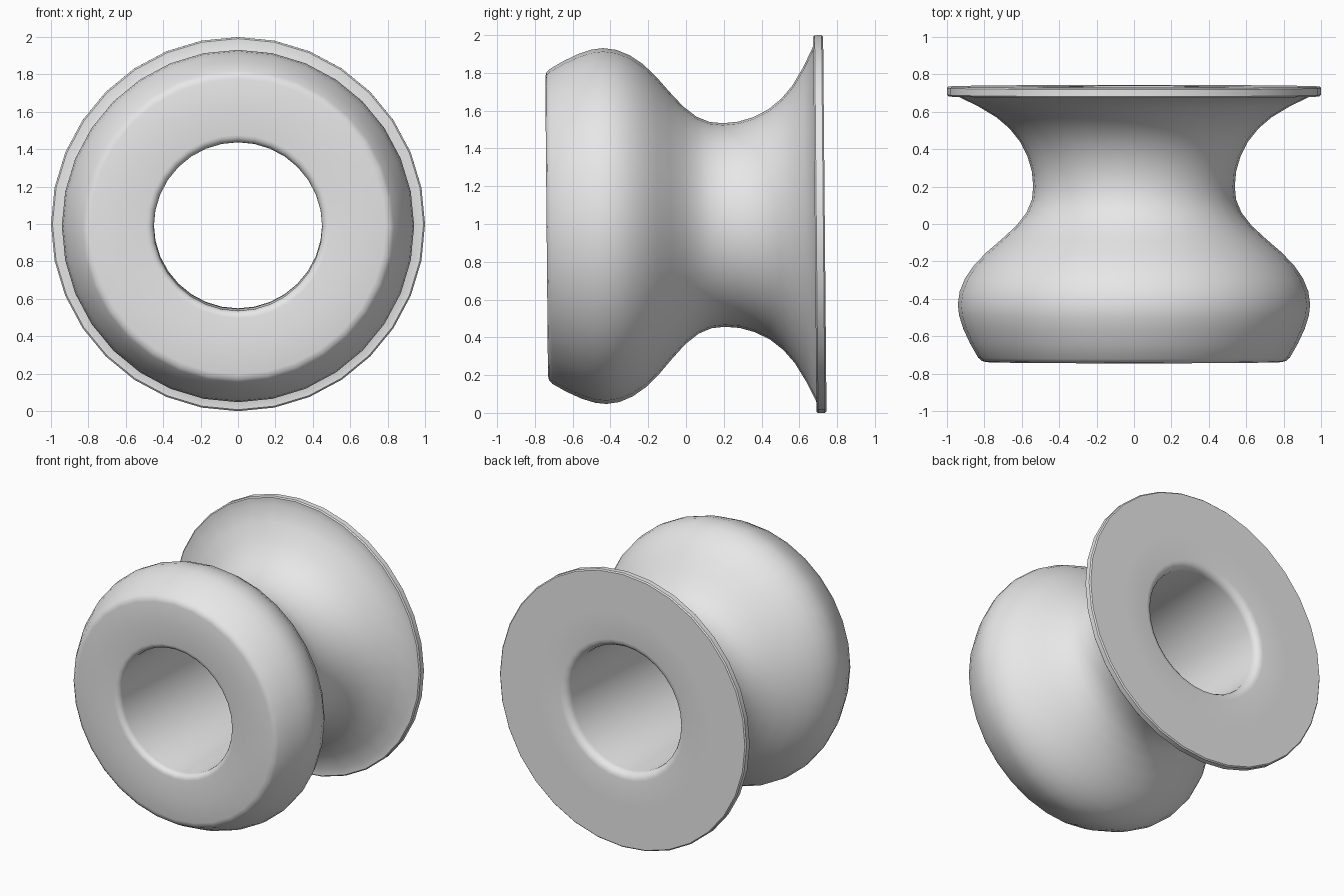
import bpy, bmesh, math
from mathutils import Matrix, Vector

SEGMENTS = 32
BORE = 0.45      # bore radius
FRONT = -0.738   # front face
BACK = 0.735     # back face

cube = bpy.data.objects.get("Cube")
if cube:
    bpy.data.objects.remove(cube, do_unlink=True)

grey = bpy.data.materials.new("plain_grey")
grey.use_nodes = True
colour = (0.8, 0.8, 0.8, 1)
grey.diffuse_color = colour
grey.node_tree.nodes["Principled BSDF"].inputs["Base Color"].default_value = colour


def fillet(y_face, inward, size, steps=4):
    """Rounded bore lip as (y, radius), from the bore wall out to the face."""
    pts = []
    for i in range(steps + 1):
        a = math.pi / 2 * i / steps
        pts.append((y_face + inward * size * (1 - math.sin(a)),
                    BORE + size * (1 - math.cos(a))))
    return pts


# Outer outline (y, radius): bulging front rim, waist, flared back
outline = [
    (FRONT, 0.64), (FRONT, 0.79), (-0.732, 0.815), (-0.715, 0.833),
    (-0.64, 0.876), (-0.56, 0.913), (-0.49, 0.935), (-0.43, 0.942),
    (-0.36, 0.932), (-0.29, 0.903), (-0.22, 0.855), (-0.15, 0.787),
    (-0.08, 0.706), (-0.01, 0.63), (0.06, 0.575), (0.13, 0.546),
    (0.2, 0.539), (0.28, 0.546), (0.36, 0.569), (0.44, 0.609),
    (0.51, 0.665), (0.57, 0.735), (0.63, 0.835), (0.682, 0.942),
]
# Thin flange disc edge
flange = [(0.682, 0.992), (0.69, 1.0), (0.727, 1.0), (BACK, 0.992), (BACK, 0.7)]

profile = (fillet(FRONT, 1, 0.04) + outline + flange
           + fillet(BACK, -1, 0.055)[::-1])

# Spin the closed profile about the y axis
bm = bmesh.new()
verts = [bm.verts.new((0, y, r)) for y, r in profile]
edges = [bm.edges.new((v, verts[(i + 1) % len(verts)])) for i, v in enumerate(verts)]
bmesh.ops.spin(bm, geom=verts + edges, cent=Vector(), axis=Vector((0, 1, 0)),
               angle=2 * math.pi, steps=SEGMENTS)
bmesh.ops.remove_doubles(bm, verts=bm.verts, dist=0.0005)
bmesh.ops.recalc_face_normals(bm, faces=bm.faces)

# Slight lean, then lift onto the ground
bm.transform(Matrix.Translation((0, 0, 0.993)) @ Matrix.Rotation(0.009, 4, 'X'))

mesh = bpy.data.meshes.new("flanged_roller")
bm.to_mesh(mesh)
bm.free()
mesh.materials.append(grey)
roller = bpy.data.objects.new("flanged_roller", mesh)
bpy.context.collection.objects.link(roller)

# Smooth surfaces, crisp flange edges
bpy.ops.object.select_all(action='DESELECT')
roller.select_set(True)
bpy.context.view_layer.objects.active = roller
bpy.ops.object.shade_smooth_by_angle(angle=math.radians(42))
